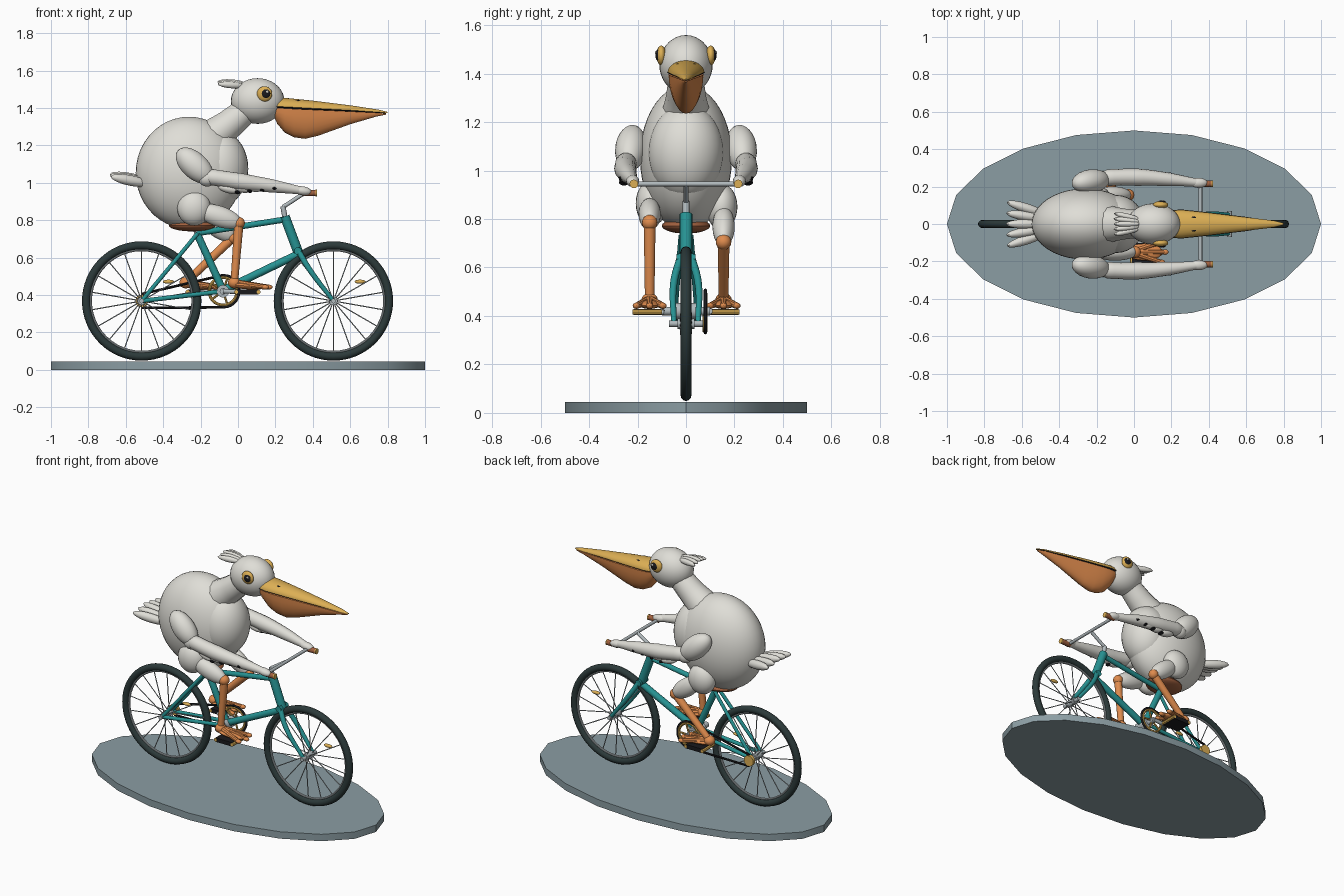
import bpy, bmesh, math
from mathutils import Vector, Matrix

if "Cube" in bpy.data.objects:
    bpy.data.objects.remove(bpy.data.objects["Cube"])

def colour(name, r, g, b):
    m = bpy.data.materials.new(name)
    m.diffuse_color = (r, g, b, 1)
    m.use_nodes = True
    m.node_tree.nodes["Principled BSDF"].inputs["Base Color"].default_value = m.diffuse_color
    return m

WHITE = colour("feather_white", .74, .73, .68)
SLATE = colour("slate", .26, .34, .37)
TEAL = colour("teal_paint", .02, .29, .29)
ORANGE = colour("orange_skin", .74, .26, .075)
GOLD = colour("gold", .72, .43, .09)
RUBBER = colour("tyre_rubber", .025, .042, .042)
METAL = colour("pale_metal", .45, .5, .52)
BLACK = colour("black", .01, .01, .012)
BROWN = colour("brown_leather", .36, .12, .05)

def add(name, bm, mat):
    bmesh.ops.recalc_face_normals(bm, faces=bm.faces)
    me = bpy.data.meshes.new(name)
    bm.to_mesh(me)
    bm.free()
    me.materials.append(mat)
    ob = bpy.data.objects.new(name, me)
    bpy.context.collection.objects.link(ob)
    return ob

def frame(center, axis):
    return Matrix.Translation(center) @ Vector(axis).to_track_quat('X', 'Z').to_matrix().to_4x4()

def blob(name, center, radii, mat, axis=(1, 0, 0), seg=24):
    """Ellipsoid whose first radius lies along axis."""
    bm = bmesh.new()
    bmesh.ops.create_uvsphere(bm, u_segments=seg, v_segments=seg // 2 + 2, radius=1)
    bm.transform(frame(center, axis) @ Matrix.Diagonal((*radii, 1)))
    return add(name, bm, mat)

def rods(name, pairs, mat, seg=12):
    """Straight, optionally tapered rods: (start, end, r1[, r2])."""
    bm = bmesh.new()
    for a, b, r, *r2 in pairs:
        a, b = Vector(a), Vector(b)
        m = Matrix.Translation((a + b) / 2) @ (b - a).to_track_quat('Z', 'Y').to_matrix().to_4x4()
        bmesh.ops.create_cone(bm, cap_ends=True, segments=seg, radius1=r,
                              radius2=r2[0] if r2 else r, depth=(b - a).length, matrix=m)
    return add(name, bm, mat)

def tube(name, pts, mat, cyclic=False):
    """Smooth tube through (x, y, z, radius) points."""
    cu = bpy.data.curves.new(name, 'CURVE')
    cu.dimensions, cu.bevel_depth, cu.bevel_resolution = '3D', 1, 5
    cu.use_fill_caps, cu.resolution_u = True, 6
    sp = cu.splines.new('BEZIER')
    sp.bezier_points.add(len(pts) - 1)
    for p, (x, y, z, r) in zip(sp.bezier_points, pts):
        p.co, p.radius = (x, y, z), r
        p.handle_left_type = p.handle_right_type = 'AUTO'
    sp.use_cyclic_u = cyclic
    tmp = bpy.data.objects.new("tmp", cu)
    bpy.context.collection.objects.link(tmp)
    bpy.context.view_layer.update()
    me = bpy.data.meshes.new_from_object(tmp.evaluated_get(bpy.context.evaluated_depsgraph_get()))
    bpy.data.objects.remove(tmp)
    me.name = name
    me.materials.clear()
    me.materials.append(mat)
    ob = bpy.data.objects.new(name, me)
    bpy.context.collection.objects.link(ob)
    return ob

def ring(name, c, R, r, mat, seg=48, sides=10):
    """Torus standing in the xz plane."""
    bm = bmesh.new()
    grid = [[bm.verts.new((c[0] + (R + r * math.cos(b)) * math.cos(a), c[1] + r * math.sin(b),
                           c[2] + (R + r * math.cos(b)) * math.sin(a)))
             for b in (math.tau * j / sides for j in range(sides))]
            for a in (math.tau * i / seg for i in range(seg))]
    for i in range(seg):
        for j in range(sides):
            n, k = (i + 1) % seg, (j + 1) % sides
            bm.faces.new((grid[i][j], grid[n][j], grid[n][k], grid[i][k]))
    return add(name, bm, mat)

def half_loft(name, stations, mat, n=14):
    """Half-ellipse sections along x: (x, z, half width, signed height)."""
    bm = bmesh.new()
    rows = [[bm.verts.new((x, w * math.cos(math.pi * i / n), z + h * math.sin(math.pi * i / n)))
             for i in range(n + 1)] for x, z, w, h in stations]
    for p, q in zip(rows, rows[1:]):
        for i in range(n + 1):
            k = (i + 1) % (n + 1)
            bm.faces.new((p[i], p[k], q[k], q[i]))
    bm.faces.new(rows[0])
    bm.faces.new(rows[-1])
    return add(name, bm, mat)

# Oval base
bm = bmesh.new()
bmesh.ops.create_cone(bm, cap_ends=True, segments=20, radius1=1, radius2=1, depth=.045)
bm.transform(Matrix.Translation((0, 0, .0225)) @ Matrix.Diagonal((1, .5, 1, 1))
             @ Matrix.Rotation(math.pi / 2, 4, 'Z'))
add("base", bm, SLATE)

# Wheels
AX, Z = {"rear": -.515, "front": .51}, .368
for side, x in AX.items():
    ring(side + "_tyre", (x, 0, Z), .297, .022, RUBBER, 64, 12)
    ring(side + "_rim", (x, 0, Z), .273, .007, METAL)
    spokes = []
    for i in range(18):
        a = math.tau * (i + .5) / 18
        spokes.append(((x, .025 * (-1) ** i, Z), (x + .272 * math.cos(a), 0, Z + .272 * math.sin(a)), .003))
    rods(side + "_spokes", spokes, METAL, 6)
    rods(side + "_hub", [((x, -.035, Z), (x, .035, Z), .022), ((x, -.07, Z), (x, .07, Z), .013)], METAL)
    blob(side + "_reflector", (x + .143, 0, Z + .103), (.03, .012, .011), GOLD, seg=12)

# Frame
SEAT, BB, HEAD, CROWN = (-.22, 0, .73), (-.08, 0, .425), (.25, 0, .82), (.325, 0, .62)
rods("frame_tubes", [(SEAT, BB, .02), (SEAT, (.26, 0, .805), .016), (CROWN, BB, .021),
                     (HEAD, CROWN, .026)], TEAL, 16)
for s, side in ((-1, "right"), (1, "left")):
    tube(side + "_fork", [(.315, s * .02, .65, .016), (.38, s * .05, .54, .015), (.51, s * .05, Z, .011)], TEAL)
    rods(side + "_stays", [((-.215, s * .02, .73), (AX["rear"], s * .05, Z), .011),
                           ((-.08, s * .03, .42), (AX["rear"], s * .05, Z), .012)], TEAL)
    # Handlebar grip
    rods(side + "_grip", [((.345, s * .215, .945), (.42, s * .215, .945), .017)], BROWN)
    rods(side + "_grip_end", [((.415, s * .215, .945), (.422, s * .215, .945), .018)], GOLD)
rods("fork_crown", [((.32, -.04, .635), (.32, .04, .635), .02)], TEAL)
rods("stem", [(HEAD, (.24, 0, .875), .014), ((.24, 0, .87), (.355, 0, .945), .011),
              ((.355, -.22, .945), (.355, .22, .945), .01)], METAL)
rods("seat_post", [(SEAT, (-.235, 0, .78), .014)], METAL)
blob("saddle", (-.245, 0, .772), (.125, .1, .032), BROWN)

# Drivetrain
CY = .08
ring("chainring", (-.08, CY, .42), .074, .008, GOLD, 32, 8)
rods("chainring_arms", [((-.08, CY, .42), (-.08 + .074 * math.cos(a), CY, .42 + .074 * math.sin(a)), .006)
                        for a in (math.tau * i / 5 for i in range(5))], GOLD, 8)
rods("rear_cog", [((-.515, CY - .012, Z), (-.515, CY + .008, Z), .034)], GOLD, 20)
rods("chain", [((-.515, CY, Z + .037), (-.08, CY, .506), .007),
               ((-.515, CY, Z - .037), (-.08, CY, .334), .007)], BLACK, 8)
front_arc = [(-.08 + .086 * math.sin(t), CY, .42 + .086 * math.cos(t), .007)
             for t in (math.pi * i / 8 for i in range(9))]
tube("chain_front", front_arc, BLACK)
rods("crank_axle", [((-.08, -.1, .42), (-.08, .1, .42), .018), ((-.08, -.05, .42), (-.08, .05, .42), .034)], METAL)
for s, px, side in ((-1, .05, "right"), (1, -.21, "left")):
    rods(side + "_crank", [((-.08, s * .098, .42), (px, s * .098, .415), .012),
                           ((px, s * .09, .415), (px, s * .21, .415), .01)], METAL)
    bm = bmesh.new()
    bmesh.ops.create_cube(bm, size=1)
    bm.transform(Matrix.Translation((px, s * .16, .416)) @ Matrix.Diagonal((.12, .115, .026, 1)))
    add(side + "_pedal", bm, BLACK)
    rods(side + "_pedal_trim", [((px + d, s * .16 - .06, .416), (px + d, s * .16 + .06, .416), .011)
                                for d in (-.06, .06)], GOLD, 8)

# Body, neck and head
blob("body", (-.262, 0, 1.053), (.285, .19, .3), WHITE, seg=40)
blob("breast", (-.095, 0, 1.075), (.15, .155, .2), WHITE, seg=32)
tube("neck", [(-.14, 0, 1.24, .1), (-.05, 0, 1.31, .082), (.04, 0, 1.385, .072), (.1, 0, 1.43, .08)], WHITE)
blob("head", (.105, 0, 1.437), (.143, .11, .122), WHITE, seg=32)
for i in range(-2, 3):
    blob("crest_feather", (-.035, i * .02, 1.535 - abs(i) * .006), (.075, .016, .018), WHITE,
         (-1, i * .12, .07), 12)
    blob("tail_feather", (-.575, i * .042, 1.012 + .006 * (2 - abs(i))), (.112, .026, .028), WHITE,
         (-1, i * .16, .2), 16)

# Bill
half_loft("upper_bill", [(.19, 1.408, .07, .045), (.25, 1.405, .076, .049), (.4, 1.397, .06, .042),
                         (.6, 1.387, .036, .027), (.75, 1.378, .018, .013), (.8, 1.373, .005, .006)], GOLD)
half_loft("bill_seam", [(.19, 1.409, .072, -.014), (.25, 1.406, .078, -.014), (.4, 1.398, .062, -.012),
                        (.6, 1.388, .038, -.009), (.79, 1.375, .007, -.004)], BLACK)
half_loft("bill_pouch", [(.19, 1.4, .06, -.04), (.21, 1.4, .068, -.085), (.25, 1.398, .072, -.13),
                         (.3, 1.395, .071, -.152), (.36, 1.392, .065, -.157), (.43, 1.389, .057, -.137),
                         (.6, 1.381, .035, -.068), (.74, 1.374, .017, -.02), (.79, 1.37, .006, -.006)], ORANGE)

# Paired features
for s, side in ((-1, "right"), (1, "left")):
    blob(side + "_nostril", (.32, s * .034, 1.437), (.018, .006, .005), BLACK, (1, -s * .1, -.08), 12)
    blob(side + "_eye", (.142, s * .102, 1.475), (.041, .02, .041), GOLD)
    blob(side + "_pupil", (.148, s * .114, 1.476), (.025, .012, .025), BLACK)
    blob(side + "_eye_glint", (.156, s * .124, 1.486), (.007, .004, .007), WHITE, seg=10)
    # Wing bent to the handlebar
    blob(side + "_upper_wing", (-.232, s * .228, 1.092), (.122, .064, .07), WHITE, (.72, s * .1, -.66))
    blob(side + "_elbow", (-.165, s * .245, 1.025), (.05, .04, .045), WHITE)
    tube(side + "_lower_wing", [(-.2, s * .245, 1.04, .02), (-.14, s * .248, 1.03, .044), (.02, s * .25, 1.005, .046),
                                (.17, s * .24, .985, .037), (.33, s * .222, .96, .022)], WHITE)
    blob(side + "_wing_hand", (.345, s * .22, .957), (.05, .027, .024), WHITE, (1, 0, -.15), 16)
    for i in range(4):
        x = -.05 + .066 * i
        blob(side + "_wing_feather", (x, s * .25, .968 + .004 * i), (.062, .026, .024), WHITE, (1, 0, -.25 + .06 * i), 14)
        blob(side + "_feather_tip", (x + .045, s * .256, .95 + .007 * i), (.017, .02, .011), BLACK, (1, 0, -.3), 10)

# Legs: side, y, hip, knee, ankle
for side, y, hip, knee, ankle in (("right", -.15, (-.235, .865), (.005, .785), (-.02, .465)),
                                  ("left", .155, (-.22, .85), (-.03, .705), (-.28, .465))):
    H, K, A = (Vector((p[0], y, p[1])) for p in (hip, knee, ankle))
    d = K - H
    blob(side + "_hip", (H.x, y * .95, H.z), (.09, .065, .095), WHITE)
    blob(side + "_thigh", H + d * .56, (d.length * .5, .046, .056), WHITE, d)
    blob(side + "_knee", K, (.032, .032, .032), ORANGE, seg=16)
    rods(side + "_shank", [(K, A, .025, .02)], ORANGE, 14)
    blob(side + "_ankle", A, (.034, .034, .03), ORANGE, seg=16)
    # Webbed foot with three toes
    blob(side + "_foot", A + Vector((.075, 0, -.017)), (.1, .045, .018), ORANGE, (1, 0, -.06), 20)
    for t in (-1, 0, 1):
        tip = A + Vector((.185 - .018 * abs(t), t * .055, -.023))
        rods(side + "_toe", [(A, tip, .02, .013)], ORANGE, 10)
        blob(side + "_toe_tip", tip, (.02, .015, .013), ORANGE, seg=12)

# Smooth shading with sharp edges kept
for ob in bpy.context.collection.objects:
    ob.select_set(True)
    bpy.context.view_layer.objects.active = ob
bpy.ops.object.shade_smooth_by_angle(angle=math.radians(35))
